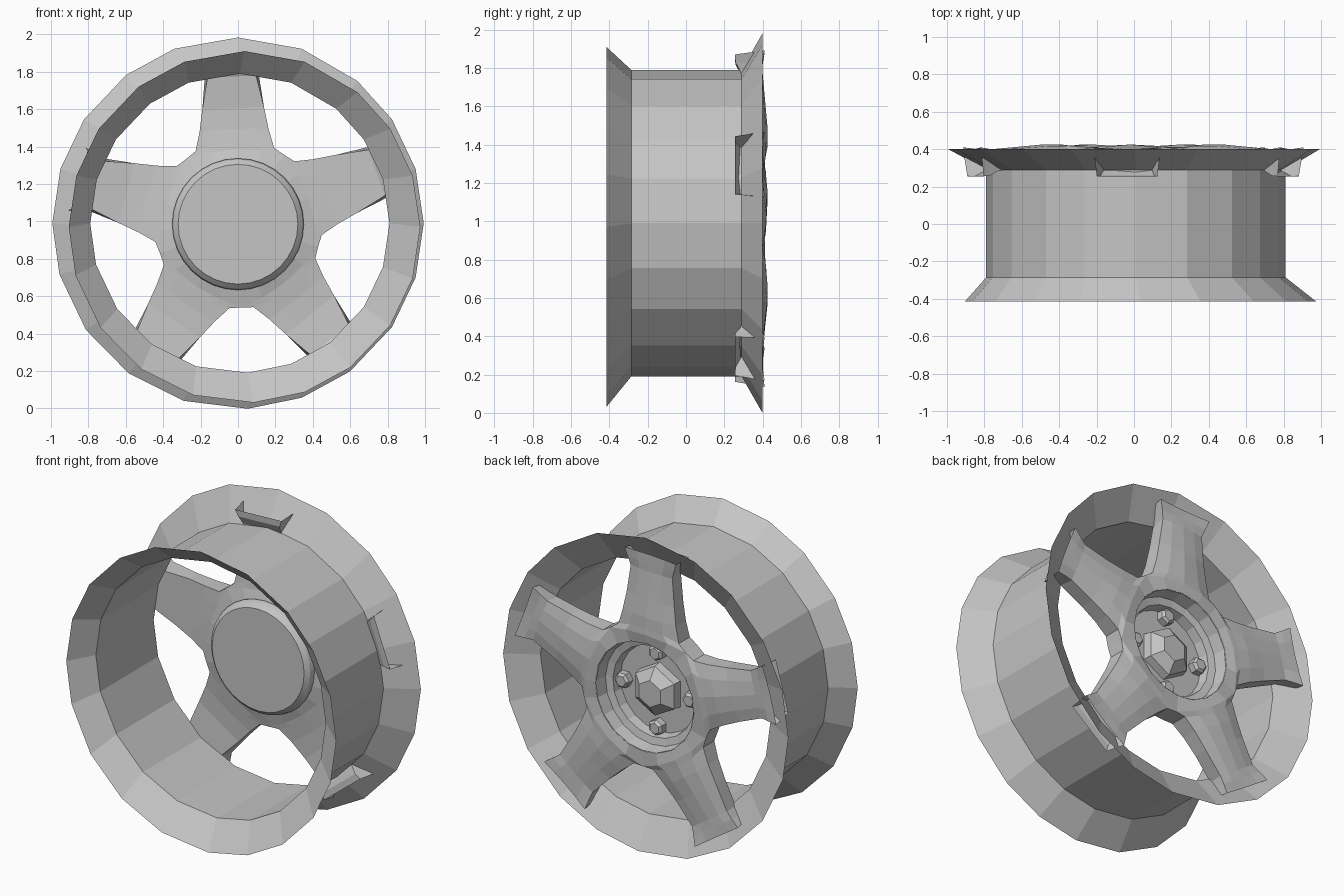
import bpy, bmesh, math
from math import sin, cos, radians, pi

if "Cube" in bpy.data.objects:
    bpy.data.objects.remove(bpy.data.objects["Cube"])

AXLE_Z = 0.985
metal = bpy.data.materials.new("grey_metal")
metal.use_nodes = True
metal.diffuse_color = (0.56, 0.56, 0.56, 1)
metal.node_tree.nodes["Principled BSDF"].inputs["Base Color"].default_value = (0.56, 0.56, 0.56, 1)


def finish(name, bm, smooth=False, normals=True):
    bmesh.ops.remove_doubles(bm, verts=bm.verts, dist=0.001)
    if normals:
        bmesh.ops.recalc_face_normals(bm, faces=bm.faces)
    mesh = bpy.data.meshes.new(name)
    bm.to_mesh(mesh)
    bm.free()
    mesh.materials.append(metal)
    obj = bpy.data.objects.new(name, mesh)
    bpy.context.collection.objects.link(obj)
    if smooth:
        bpy.ops.object.select_all(action="DESELECT")
        obj.select_set(True)
        bpy.context.view_layer.objects.active = obj
        bpy.ops.object.shade_smooth_by_angle(angle=radians(25))
    return obj


def bridge(bm, rows, closed):
    """Quads between successive rows of vertices."""
    for a, b in zip(rows, rows[1:]):
        n = len(a)
        for i in range(n if closed else n - 1):
            j = (i + 1) % n
            bm.faces.new((a[i], a[j], b[j], b[i]))


def lathe(name, profile, sides, centre=(0, AXLE_Z), phase=0.0, cap=True, smooth=False):
    """Revolve (radius, y) points about a line along y."""
    bm = bmesh.new()
    rows = []
    for r, y in profile:
        angles = [phase + 2 * pi * i / sides for i in range(sides)]
        rows.append([bm.verts.new((centre[0] + r * cos(a), y, centre[1] + r * sin(a)))
                     for a in angles])
    bridge(bm, rows, True)
    if cap:
        bm.faces.new(rows[-1])
    return finish(name, bm, smooth)


# Rim barrel: open shell with a flared lip on each side, uneven facets
angles = [0, 17, 34, 50, 70, 90, 110, 127, 146, 163,
          180, 196, 215, 234, 253, 273, 290, 307, 326, 343]
rings = [(-0.415, 0.035, 0.97, 0.94), (-0.285, 0.01, 0.99, 0.80),
         (0.29, 0.01, 0.99, 0.80), (0.40, 0.0, 0.99, 0.993)]
bm = bmesh.new()
bridge(bm, [[bm.verts.new((cx + r * cos(radians(a)), y, cz + r * sin(radians(a))))
             for a in angles] for y, cx, cz, r in rings], True)
finish("rim_barrel", bm)

# Spokes: five hollow arms, open at the outer end
# rows: middle u, edge u, half width, outer y, inner y, edge drop
stations = [
    (0.40, 0.36, 0.262, 0.425, 0.28, 0.025),
    (0.44, 0.40, 0.21, 0.425, 0.285, 0.03),
    (0.51, 0.50, 0.185, 0.425, 0.295, 0.03),
    (0.62, 0.62, 0.165, 0.415, 0.30, 0.025),
    (0.79, 0.79, 0.145, 0.40, 0.285, 0.01),
    (0.84, 0.84, 0.16, 0.40, 0.258, 0.0),
    (0.90, 0.90, 0.18, 0.40, 0.255, -0.01),
]
ACROSS = (-1, -0.55, 0, 0.55, 1)
HUB_R = 0.34


def spoke(bm, turn):
    def vert(u, w, y):
        return bm.verts.new((u * cos(turn) - w * sin(turn), y,
                             AXLE_Z + u * sin(turn) + w * cos(turn)))
    sheets = []
    for outer in (True, False):
        arc = [radians(36) * t for t in ACROSS]
        rows = [[vert(HUB_R * cos(a), HUB_R * sin(a), 0.41 if outer else 0.26) for a in arc]]
        for mid, edge, w, top, low, drop in stations:
            row = []
            for t in ACROSS:
                u = mid + (edge - mid) * t * t
                if outer:
                    row.append(vert(u, w * t, top - drop * t * t))
                else:
                    tuck = 0.9 if mid > 0.7 else 1.0
                    row.append(vert(u - (0.02 if mid > 0.85 else 0), w * t * tuck, low))
            rows.append(row)
        bridge(bm, rows, False)
        sheets.append(rows)
    for side in (0, -1):
        bridge(bm, [[row[side] for row in sheet[1:]] for sheet in sheets], False)


bm = bmesh.new()
for k in range(5):
    spoke(bm, radians(92.4 + 72 * k))
finish("spokes", bm)

# Hub drum on the inner side, recessed bolt well on the outer side
lathe("hub_drum", [(0.34, 0.30), (0.352, 0.25), (0.345, 0.225), (0.32, 0.20)], 32, smooth=True)
lathe("bolt_well", [(HUB_R + 0.003, 0.412), (0.33, 0.33), (0.285, 0.32), (0.275, 0.26)],
      20, phase=radians(92.4))

# Faceted centre cap
lathe("centre_cap", [(0.165, 0.255), (0.155, 0.31), (0.085, 0.36)], 6, phase=radians(90))

# Four wheel bolts
for k in range(4):
    a = k * pi / 2
    lathe("wheel_bolt_%d" % (k + 1), [(0.05, 0.255), (0.05, 0.30), (0.035, 0.315)], 6,
          centre=(0.235 * cos(a), AXLE_Z + 0.235 * sin(a)), phase=a)
